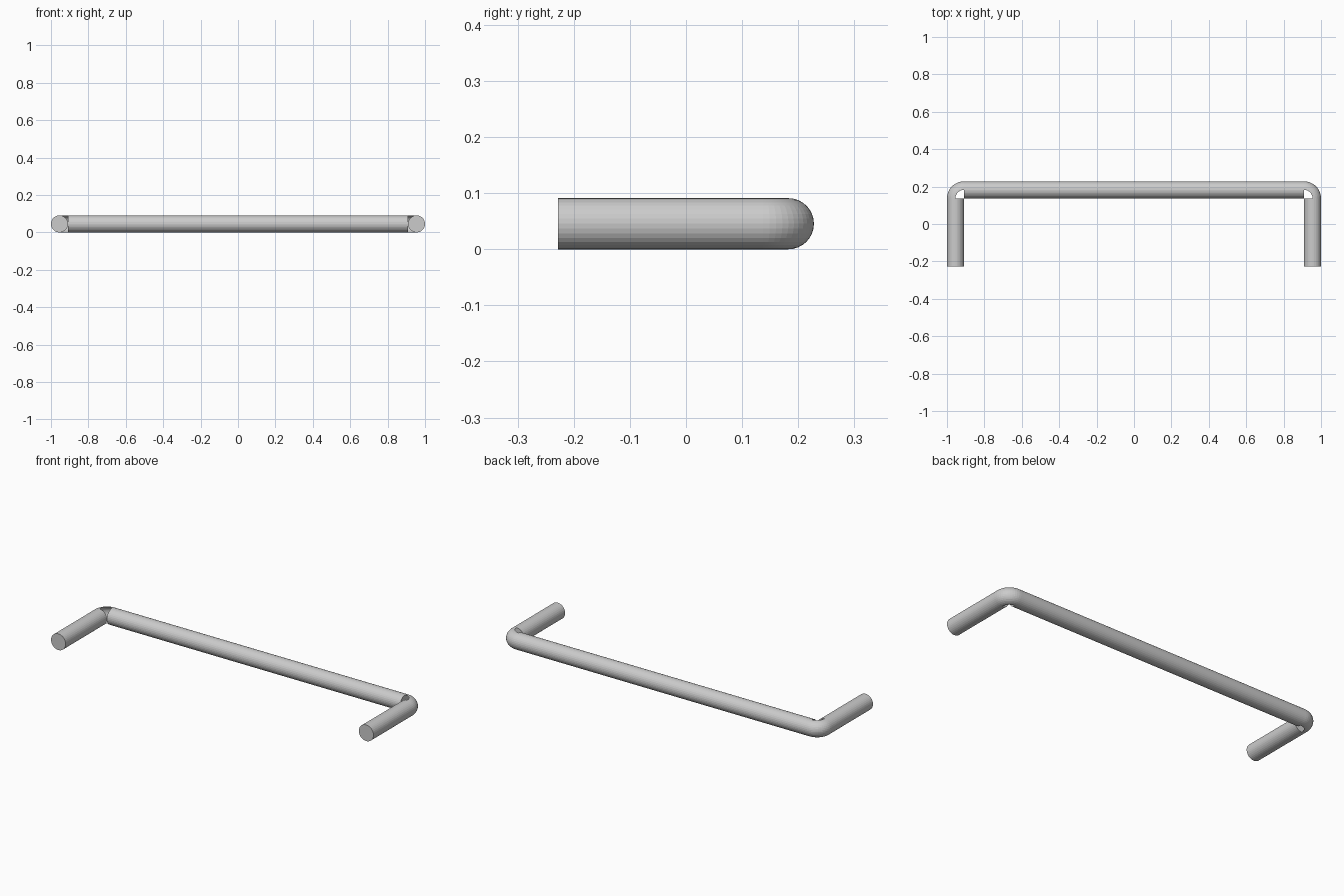
import bpy, bmesh
from math import sin, cos, pi

if "Cube" in bpy.data.objects:
    bpy.data.objects.remove(bpy.data.objects["Cube"])

R = 0.0455           # rod radius, also height of the rod axis
PX, PY = 0.909, 0.137  # pivot of the corner bends
Y0 = -0.228          # mounting ends
N = 32               # sides of the rod


def make_object(name, bm):
    bmesh.ops.remove_doubles(bm, verts=bm.verts, dist=1e-6)
    mesh = bpy.data.meshes.new(name)
    bm.to_mesh(mesh)
    bm.free()
    ob = bpy.data.objects.new(name, mesh)
    bpy.context.collection.objects.link(ob)
    bpy.context.view_layer.objects.active = ob
    ob.select_set(True)
    bpy.ops.object.shade_smooth_by_angle(angle=0.1)
    ob.select_set(False)
    return ob


def rod(name, centre, length, axis):
    bpy.ops.mesh.primitive_cylinder_add(
        vertices=N, radius=R, depth=length, location=centre,
        rotation=(pi / 2, 0, 0) if axis == 'Y' else (0, pi / 2, 0))
    ob = bpy.context.object
    ob.name = name
    bpy.ops.object.shade_flat()


def corner_bend(name, side, steps=12):
    # outer half of the rod section swept a quarter turn about the pivot
    bm = bmesh.new()
    rings = []
    for i in range(steps + 1):
        a = pi / 2 * i / steps
        ring = []
        for j in range(N // 2 + 1):
            t = -pi / 2 + 2 * pi * j / N
            d = R + R * cos(t)
            ring.append(bm.verts.new((side * (PX + d * cos(a)), PY + d * sin(a), R + R * sin(t))))
        rings.append(ring)
    for r0, r1 in zip(rings, rings[1:]):
        for j in range(N // 2):
            f = [r0[j], r1[j], r1[j + 1], r0[j + 1]]
            bm.faces.new(f if side < 0 else f[::-1])
    make_object(name, bm)


# Grip bar along the back
rod("grip_bar", (0, PY + R, R), 2 * PX, 'X')

# Legs and corner bends on both sides
for side, label in ((-1, "left"), (1, "right")):
    rod(label + "_leg", (side * (PX + R), (PY + Y0) / 2, R), PY - Y0, 'Y')
    corner_bend(label + "_corner", side)
